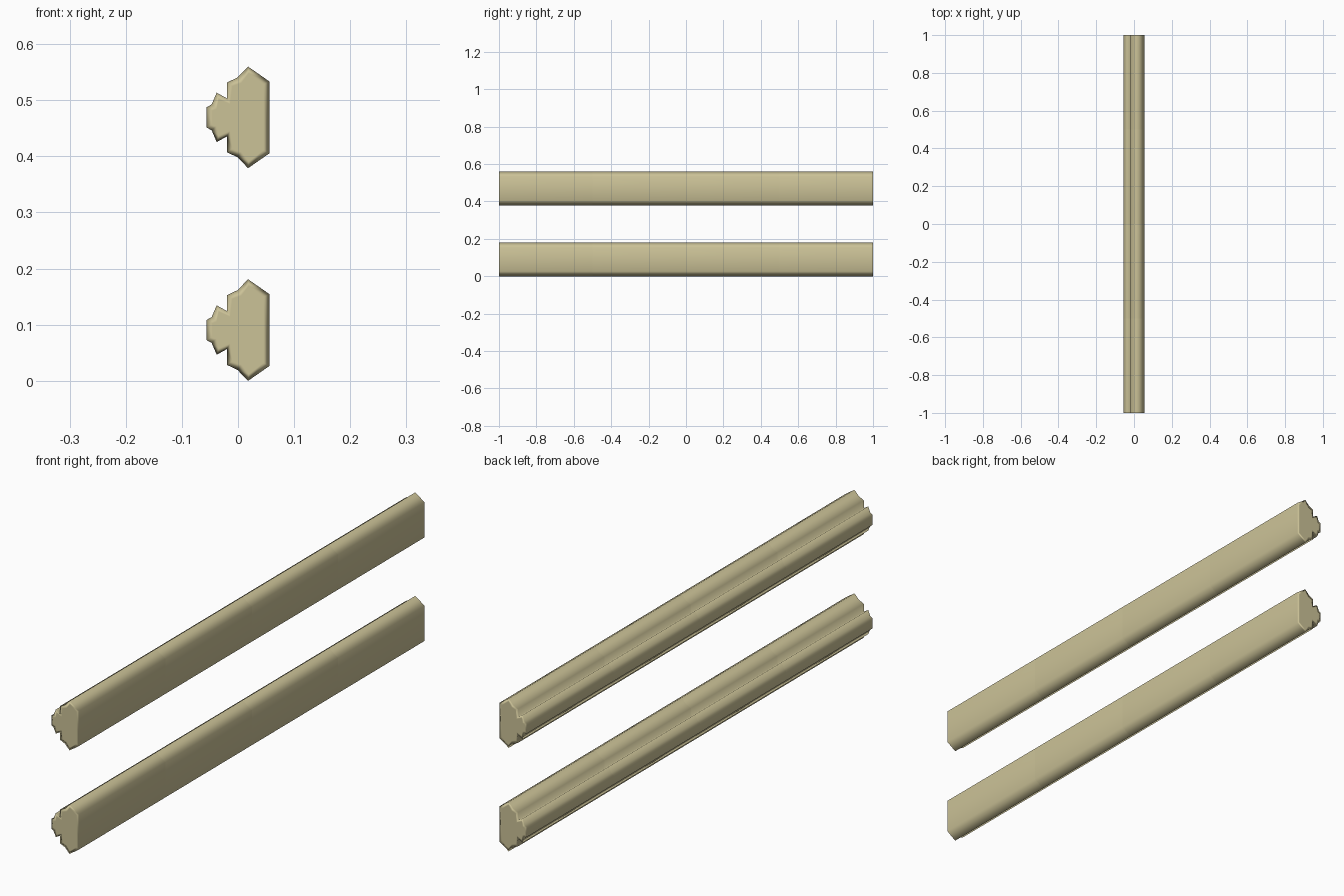
import bpy
import bmesh

cube = bpy.data.objects.get("Cube")
if cube:
    bpy.data.objects.remove(cube, do_unlink=True)

SEGMENTS = 4
LENGTH = 2.0 / SEGMENTS

# Upper half of the rail section: x, height above the centre line
HALF = [(0.056, 0.064), (0.018, 0.0905), (-0.001, 0.071), (-0.02, 0.062),
        (-0.02, 0.034), (-0.038, 0.044), (-0.047, 0.023), (-0.056, 0.018)]
SECTION = HALF + [(x, -z) for x, z in reversed(HALF)]

wood = bpy.data.materials.new("pale wood")
wood.use_nodes = True
colour = (0.60, 0.54, 0.31, 1.0)
wood.diffuse_color = colour
wood.node_tree.nodes["Principled BSDF"].inputs["Base Color"].default_value = colour


def rail_segment(name, y, z):
    """Moulded length of rail with inset, softly shaded end caps."""
    bm = bmesh.new()
    front = bm.faces.new([bm.verts.new((x, -LENGTH / 2, h)) for x, h in SECTION])
    back = bmesh.ops.extrude_face_region(bm, geom=[front], use_keep_orig=True)["geom"]
    bmesh.ops.translate(bm, vec=(0, LENGTH, 0),
                        verts=[v for v in back if isinstance(v, bmesh.types.BMVert)])
    bmesh.ops.recalc_face_normals(bm, faces=bm.faces)
    caps = [f for f in bm.faces if len(f.verts) == len(SECTION)]
    bmesh.ops.inset_individual(bm, faces=caps, thickness=0.012, use_even_offset=False)
    for face in bm.faces:
        face.smooth = True
    mesh = bpy.data.meshes.new(name)
    bm.to_mesh(mesh)
    bm.free()
    mesh.materials.append(wood)
    obj = bpy.data.objects.new(name, mesh)
    obj.location = (0, y, z)
    bpy.context.collection.objects.link(obj)
    # Broad sides dominate the shading of the narrow edges
    normals = obj.modifiers.new("soft_edges", 'WEIGHTED_NORMAL')
    normals.mode = 'FACE_AREA'
    normals.weight = 50


# Two parallel rails, each made of equal segments end to end
for rail, height in (("lower_rail", 0.0905), ("upper_rail", 0.4695)):
    for i in range(SEGMENTS):
        rail_segment(f"{rail}_segment_{i + 1}", -1 + LENGTH * (i + 0.5), height)
